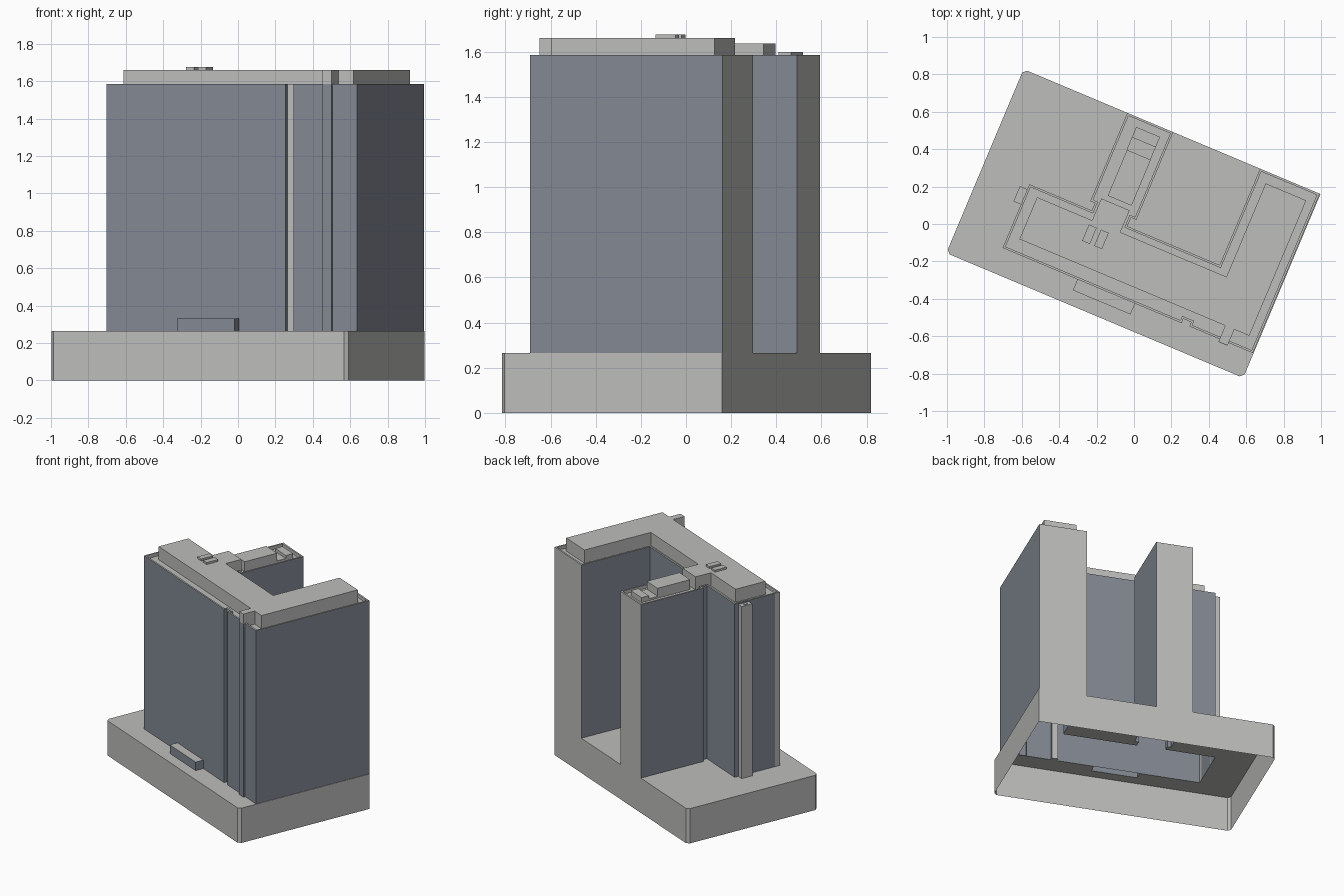
import bpy, bmesh, math
from mathutils import Matrix

if "Cube" in bpy.data.objects:
    bpy.data.objects.remove(bpy.data.objects["Cube"], do_unlink=True)

TURN = Matrix.Rotation(math.radians(-22.8), 4, 'Z')
DECK, ROOF, RIM, TOP = 0.265, 1.56, 1.585, 1.66


def material(name, rgb):
    m = bpy.data.materials.new(name)
    m.use_nodes = True
    m.diffuse_color = (*rgb, 1)
    m.node_tree.nodes["Principled BSDF"].inputs["Base Color"].default_value = (*rgb, 1)
    return m


MATS = [material("concrete_grey", (0.51, 0.515, 0.50)),
        material("blue_grey_glass", (0.228, 0.25, 0.295))]


def finish(name, bm):
    bm.transform(TURN)
    me = bpy.data.meshes.new(name)
    bm.to_mesh(me)
    bm.free()
    for m in MATS:
        me.materials.append(m)
    ob = bpy.data.objects.new(name, me)
    bpy.context.collection.objects.link(ob)
    return ob


def prism(name, loop, z0, z1, glass=None, cap=True, rim=0):
    """Open-bottomed extrusion of a counter-clockwise plan; glass(normal, middle) picks wall colour."""
    bm = bmesh.new()
    low = [bm.verts.new((u, v, z0)) for u, v in loop]
    high = [bm.verts.new((u, v, z1)) for u, v in loop]
    for i in range(len(loop)):
        j = (i + 1) % len(loop)
        f = bm.faces.new((low[i], low[j], high[j], high[i]))
        f.normal_update()
        if glass and glass(f.normal, f.calc_center_median()):
            f.material_index = 1
    if cap:
        top = bm.faces.new(high)
        top.normal_update()
        if rim:
            bmesh.ops.inset_region(bm, faces=[top], thickness=rim, use_even_offset=True)
            # sink the roof inside its parapet
            inner = bmesh.ops.extrude_discrete_faces(bm, faces=[top])["faces"][0]
            bmesh.ops.translate(bm, verts=inner.verts, vec=(0, 0, ROOF - RIM))
    return finish(name, bm)


def rect(u0, u1, v0, v1):
    return [(u0, v0), (u1, v0), (u1, v1), (u0, v1)]


# Podium: outer walls with clipped corners, open underneath
L, R, F, B, C = -0.865, 0.857, -0.532, 0.534, 0.02
prism("podium_walls", [(L, F + C), (L + C, F), (R - C, F), (R, F + C), (R, B),
                       (L + C, B), (L, B - C)], 0, DECK, cap=False)

# Podium deck, laid around the tower and the canopy
deck = [[(L, F + C), (L + C, F), (R - C, F), (R, F + C), (R, -0.453), (L, -0.453)],
        rect(L, -0.164, -0.453, -0.39), rect(0.17, R, -0.453, -0.39),
        rect(0.44, 0.485, -0.39, -0.365),
        [(L, -0.39), (-0.598, -0.39), (-0.598, -0.021), (L, -0.021)],
        [(L, -0.021), (-0.236, -0.021), (-0.236, 0.022), (L, 0.022)],
        [(L, 0.022), (-0.263, 0.022), (-0.263, B), (L + C, B), (L, B - C)],
        rect(0.003, 0.507, 0.025, B), rect(-0.028, 0.507, -0.025, 0.025),
        rect(0.853, R, -0.39, B)]
bm = bmesh.new()
for poly in deck:
    bm.faces.new([bm.verts.new((u, v, DECK)) for u, v in poly])
finish("podium_deck", bm)

# Tower shell with two rear wings
tower = [(-0.598, -0.39), (0.44, -0.39), (0.44, -0.365), (0.485, -0.365), (0.485, -0.39),
         (0.66, -0.39), (0.66, -0.406), (0.713, -0.406), (0.713, -0.39), (0.853, -0.39),
         (0.853, B), (0.507, B), (0.507, -0.025), (-0.028, -0.025), (-0.028, 0.025),
         (0.003, 0.025), (0.003, B), (-0.263, B), (-0.263, 0.022), (-0.236, 0.022),
         (-0.236, -0.021), (-0.598, -0.021), (-0.598, -0.35)]


def tower_glass(n, c):
    wing_end = n.y > 0.9 and c.y > 0.5
    front_slot = n.y < -0.9 and -0.37 < c.y < -0.36
    corner_strip = n.x < -0.9 and c.x < -0.5 and c.y < -0.35
    return not (wing_end or front_slot or corner_strip)


prism("tower", tower, DECK, RIM, tower_glass, rim=0.012)

# Penthouse floor following the main L of the roof
prism("penthouse", [(-0.533, -0.312), (0.66, -0.312), (0.66, -0.405), (0.713, -0.405),
                    (0.713, -0.312), (0.80, -0.312), (0.80, 0.473), (0.565, 0.473),
                    (0.565, -0.069), (-0.05, -0.069), (-0.05, 0.058), (-0.214, 0.058),
                    (-0.214, -0.069), (-0.533, -0.069)], ROOF, TOP)

# Rooftop boxes
prism("wing_plant_room", rect(-0.188, -0.05, 0.085, 0.351), ROOF, 1.635)
prism("wing_low_curb", rect(-0.19, -0.052, 0.351, 0.423), ROOF, 1.575)
prism("wing_vent_box", rect(-0.19, -0.052, 0.423, 0.483), ROOF, 1.598)
for i, u in enumerate((-0.221, -0.151)):
    prism(f"roof_unit_{i + 1}", rect(u, u + 0.045, -0.19, -0.096), TOP, 1.675)

# Entrance canopy
prism("entrance_canopy", rect(-0.164, 0.17, -0.453, -0.39), DECK, 0.33, lambda n, c: True)

# Flue shaft on the end wall
prism("flue_shaft", rect(-0.641, -0.598, -0.138, -0.05), DECK, 1.575)
ring = [(-0.62 + 0.014 * math.cos(a * math.tau / 12), -0.094 + 0.014 * math.sin(a * math.tau / 12))
        for a in range(12)]
prism("flue_cap", ring, 1.575, 1.58)
